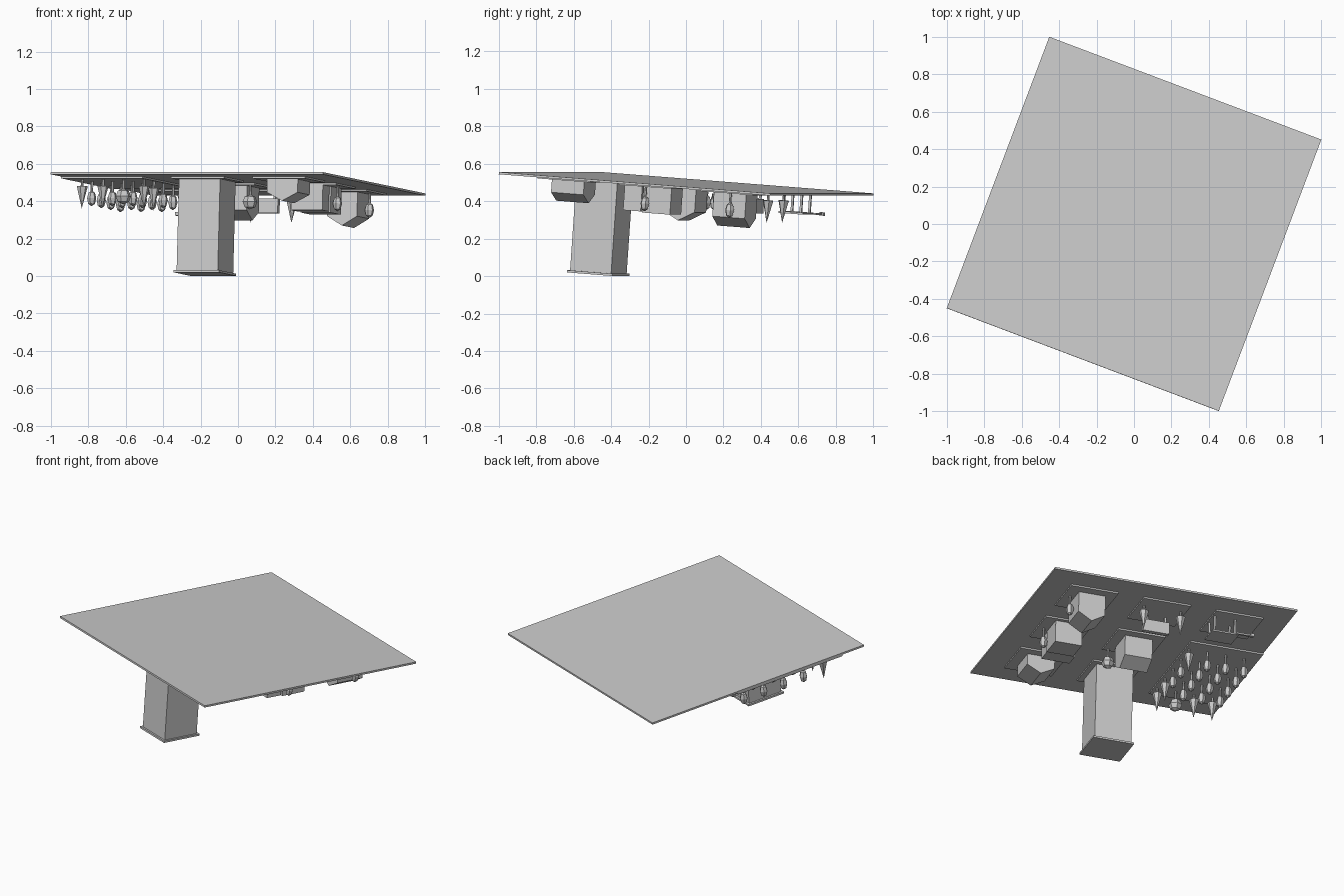
import bpy, bmesh, math
from mathutils import Matrix, Vector

if "Cube" in bpy.data.objects:
    bpy.data.objects.remove(bpy.data.objects["Cube"])

grey = bpy.data.materials.new("plain_grey")
grey.diffuse_color = (0.6, 0.6, 0.6, 1)
grey.use_nodes = True
grey.node_tree.nodes["Principled BSDF"].inputs["Base Color"].default_value = grey.diffuse_color

# Tilted, turned frame: parts hang below the plate, h = depth under its lower face
U = Vector((0.9355, -0.3535, 0)).normalized()
V = Vector((0.3525, 0.933, -0.0733))
V = (V - U * V.dot(U)).normalized()
N = U.cross(V)
FRAME = Matrix.Translation((0, 0, 0.487)) @ Matrix((U, V, N)).transposed().to_4x4()


def finish(name, bm):
    bmesh.ops.recalc_face_normals(bm, faces=bm.faces)
    mesh = bpy.data.meshes.new(name)
    bm.to_mesh(mesh)
    bm.free()
    mesh.materials.append(grey)
    ob = bpy.data.objects.new(name, mesh)
    ob.matrix_world = FRAME
    bpy.context.collection.objects.link(ob)


def add_box(bm, u, v, su, sv, h0, h1):
    m = Matrix.Translation((u, v, -(h0 + h1) / 2)) @ Matrix.Diagonal((su, sv, h1 - h0, 1))
    bmesh.ops.create_cube(bm, size=1, matrix=m)


def box(name, *args):
    bm = bmesh.new()
    add_box(bm, *args)
    finish(name, bm)


def add_cone(bm, u, v, r1, r2, h0, h1, sides=6):
    m = Matrix.Translation((u, v, -(h0 + h1) / 2))
    bmesh.ops.create_cone(bm, cap_ends=True, segments=sides, radius1=r2, radius2=r1,
                          depth=h1 - h0, matrix=m)


def house(name, u, v, su, sv, wall, ridge, along_v):
    """Gabled house: pentagon profile extruded along the ridge."""
    w, l = (su, sv) if along_v else (sv, su)
    prof = [(-w / 2, 0), (w / 2, 0), (w / 2, -wall), (0, -ridge), (-w / 2, -wall)]
    bm = bmesh.new()
    ends = []
    for s in (-l / 2, l / 2):
        ends.append([bm.verts.new((u + a, v + s, z) if along_v else (u + s, v + a, z))
                     for a, z in prof])
        bm.faces.new(ends[-1])
    for i in range(5):
        j = (i + 1) % 5
        bm.faces.new((ends[0][i], ends[0][j], ends[1][j], ends[1][i]))
    finish(name, bm)


def round_tree(u, v, r=0.025, tall=0.042, h=0.1):
    bm = bmesh.new()
    m = Matrix.Translation((u, v, -h)) @ Matrix.Diagonal((r, r, tall, 1))
    bmesh.ops.create_uvsphere(bm, u_segments=6, v_segments=4, radius=1, matrix=m)
    add_cone(bm, u, v, 0.007, 0.007, 0, h - tall * 0.8)
    finish("round_tree", bm)


def cone_tree(u, v):
    bm = bmesh.new()
    add_cone(bm, u, v, 0.03, 0, 0.045, 0.165)
    add_cone(bm, u, v, 0.007, 0.007, 0, 0.05)
    finish("cone_tree", bm)


# Ground plate and lots
box("ground_plate", 0, 0, 1.555, 1.555, -0.012, 0)
P = 0.465
for u, v in [(P, P), (0, P), (-P, P), (P, 0), (0, 0), (P, -P), (0, -P)]:
    box("lot", u, v, 0.302, 0.302, 0, 0.01)
box("park_lot", -0.545, -0.235, 0.465, 0.77, 0, 0.01)

# Tower with cap
box("tower", 0, -P, 0.235, 0.235, 0, 0.5)
box("tower_cap", 0, -P, 0.26, 0.26, 0.5, 0.512)

# Houses
house("tall_house", 0.46, 0.46, 0.17, 0.185, 0.14, 0.19, True)
house("middle_house", 0, 0, 0.175, 0.185, 0.14, 0.19, False)
house("low_house", P, -P, 0.175, 0.185, 0.08, 0.125, True)
box("flat_house", 0.46, 0.045, 0.17, 0.16, 0, 0.15)
box("flat_house_wing", 0.45, -0.095, 0.18, 0.1, 0.0, 0.145)

# Sign board on two posts
box("sign_board", 0, 0.405, 0.165, 0.03, 0.045, 0.122)
for u in (-0.06, 0.06):
    box("sign_post", u, 0.405, 0.012, 0.012, 0, 0.05)

# Shelter: slab on posts with an arm and knob
box("shelter_slab", -0.395, 0.49, 0.17, 0.14, 0.108, 0.118)
for u in (-0.46, -0.33):
    for v in (0.44, 0.54):
        box("shelter_post", u, v, 0.012, 0.012, 0, 0.11)
box("shelter_arm", -0.51, 0.57, 0.1, 0.015, 0.108, 0.118)
box("arm_knob", -0.56, 0.575, 0.02, 0.025, 0.104, 0.122)

# Garden trees
round_tree(0.575, 0.475)
round_tree(0.575, -0.01)
round_tree(0.12, -0.13, 0.04, 0.04)
for u in (0.115, -0.12):
    cone_tree(u, 0.517)

# Park trees on a grid, cones at the front and one corner
cones = {(0, 0), (2, 0), (3, 0), (0, 1), (0, 4)}
for i in range(4):
    for j in range(5):
        u, v = -0.335 - 0.118 * i, -0.53 + 0.146 * j
        if (i, j) in cones:
            cone_tree(u, v)
        elif (i, j) == (1, 0):
            round_tree(u, v, 0.042, 0.042)
        else:
            round_tree(u, v)
